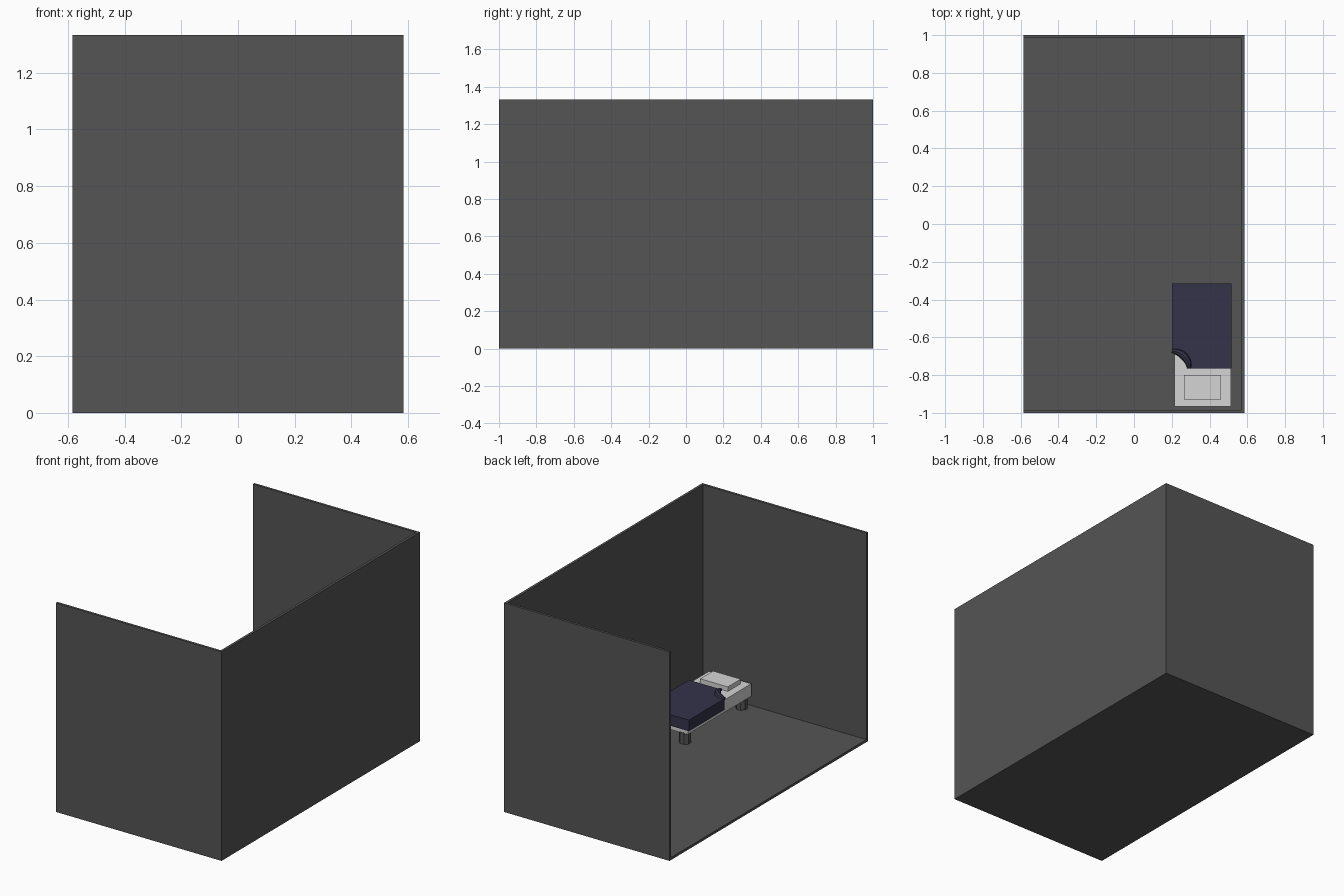
import bpy, bmesh, math

cube = bpy.data.objects.get("Cube")
if cube:
    bpy.data.objects.remove(cube, do_unlink=True)


def material(name, rgb):
    m = bpy.data.materials.new(name)
    m.use_nodes = True
    m.diffuse_color = (*rgb, 1)
    bsdf = next(n for n in m.node_tree.nodes if n.type == 'BSDF_PRINCIPLED')
    bsdf.inputs["Base Color"].default_value = (*rgb, 1)
    return m


GREY = material("dark grey", (0.09, 0.09, 0.09))
WHITE = material("linen white", (0.66, 0.66, 0.66))
NAVY = material("navy blanket", (0.033, 0.033, 0.068))


def prism(name, outline, z0, z1, mat):
    """Extrude a flat outline from z0 up to z1."""
    bm = bmesh.new()
    face = bm.faces.new([bm.verts.new((x, y, z0)) for x, y in outline])
    top = bmesh.ops.extrude_face_region(bm, geom=[face])["geom"]
    bmesh.ops.translate(bm, vec=(0, 0, z1 - z0),
                        verts=[v for v in top if isinstance(v, bmesh.types.BMVert)])
    bmesh.ops.recalc_face_normals(bm, faces=bm.faces)
    mesh = bpy.data.meshes.new(name)
    bm.to_mesh(mesh)
    bm.free()
    mesh.materials.append(mat)
    obj = bpy.data.objects.new(name, mesh)
    bpy.context.collection.objects.link(obj)
    return obj


def box(name, x0, x1, y0, y1, z0, z1, mat):
    return prism(name, [(x0, y0), (x1, y0), (x1, y1), (x0, y1)], z0, z1, mat)


# Room: floor and three walls, open at the top and on the -x side
W, L, H, T = 0.584, 1.0, 1.333, 0.016
box("floor", -W, W, -L, L, 0, T, GREY)
box("side_wall", W - T, W, -L, L, T, H, GREY)
box("front_wall", -W, W - T, -L, -L + T, T, H, GREY)
box("back_wall", -W, W - T, L - T, L, T, H, GREY)

# Bed legs: eight-sided posts
for end, y in (("head", -0.925), ("foot", -0.355)):
    for side, x in (("right", 0.255), ("left", 0.475)):
        ring = [(x + 0.035 * math.cos(math.radians(45 * i + 22.5)),
                 y + 0.035 * math.sin(math.radians(45 * i + 22.5))) for i in range(8)]
        prism(f"bed_leg_{end}_{side}", ring, T, 0.09, GREY)

# Mattress and pillow
box("mattress", 0.215, 0.513, -0.965, -0.325, 0.086, 0.166, WHITE)
box("pillow", 0.265, 0.46, -0.93, -0.80, 0.166, 0.195, WHITE)

# Blanket with one corner turned back
CX, CY, R = 0.20, -0.765, 0.092
arc = [(CX + R * math.cos(math.radians(a)), CY + R * math.sin(math.radians(a)))
       for a in range(0, 91, 9)]
prism("blanket", [(0.515, CY), (0.515, -0.315), (CX, -0.315)] + arc[::-1],
      0.115, 0.186, NAVY)

# Rolled edge along the turned-back corner, thickest in the middle
curve = bpy.data.curves.new("blanket_fold", 'CURVE')
curve.dimensions = '3D'
curve.bevel_depth = 0.02
curve.bevel_resolution = 2
curve.use_fill_caps = True
spline = curve.splines.new('POLY')
spline.points.add(len(arc) - 1)
for i, (p, (x, y)) in enumerate(zip(spline.points, arc)):
    p.co = (x, y, 0.186, 1)
    p.radius = 0.5 + 0.5 * math.sin(math.pi * i / (len(arc) - 1))
curve.materials.append(NAVY)
fold = bpy.data.objects.new("blanket_fold", curve)
bpy.context.collection.objects.link(fold)
bpy.ops.object.select_all(action='DESELECT')
fold.select_set(True)
bpy.context.view_layer.objects.active = fold
bpy.ops.object.convert(target='MESH')
bpy.ops.object.shade_smooth_by_angle()
